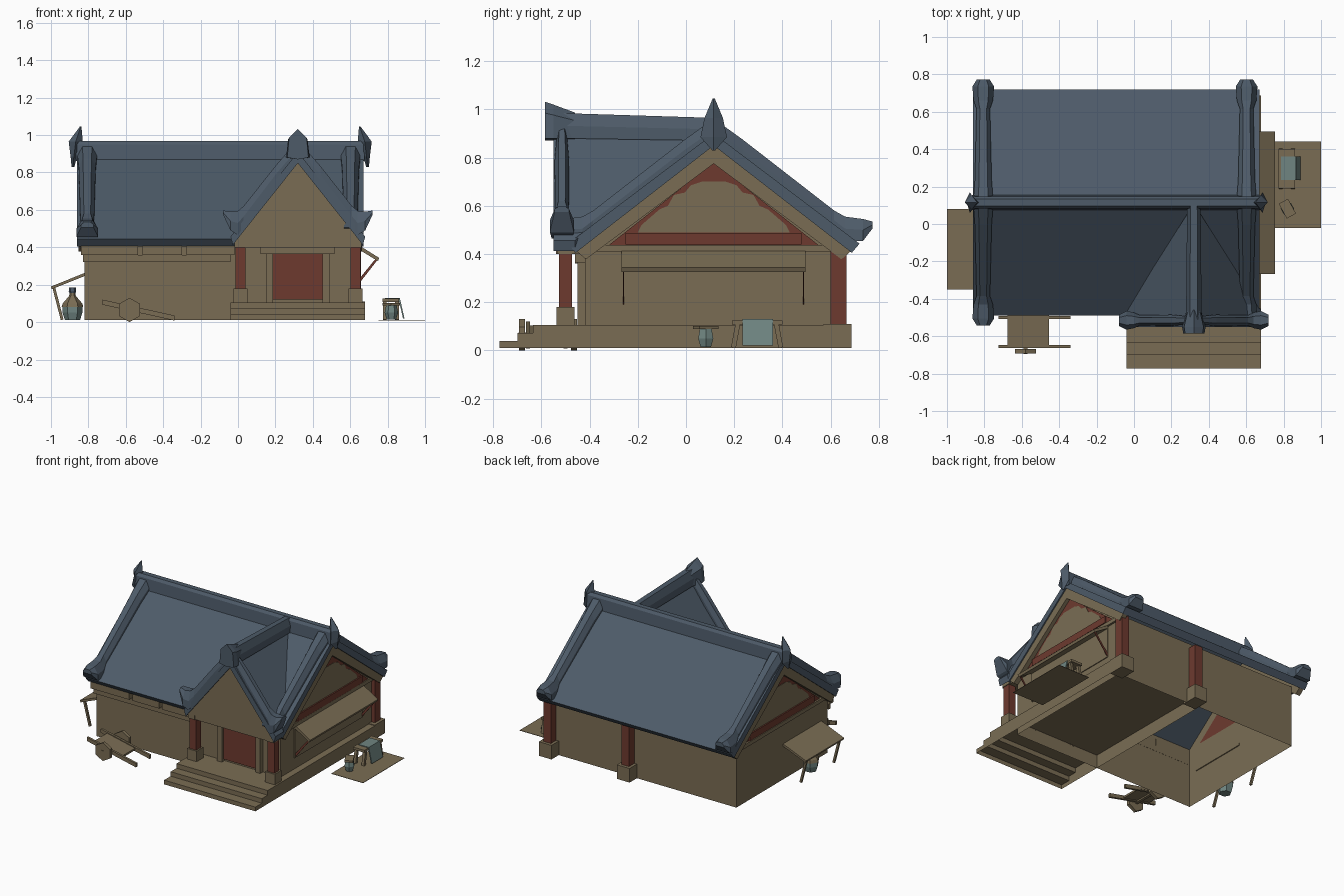
import bpy, bmesh, math
from mathutils import Vector


def material(name, rgb):
    m = bpy.data.materials.new(name)
    m.diffuse_color = (*rgb, 1)
    return m


WOOD = material("tan_wood", (0.195, 0.152, 0.088))
TILE = material("blue_tile", (0.075, 0.104, 0.14))
RED = material("red_lacquer", (0.155, 0.042, 0.028))
TEAL = material("teal_cloth", (0.16, 0.235, 0.22))


def loft(name, rings, mat, drop=None):
    """Skin equal-length rings of points, with end caps."""
    bm = bmesh.new()
    vs = [[bm.verts.new(p) for p in r] for r in rings]
    n = len(vs[0])
    for a, b in zip(vs, vs[1:]):
        for i in range(n):
            bm.faces.new((a[i], a[(i + 1) % n], b[(i + 1) % n], b[i]))
    bm.faces.new(vs[0])
    bm.faces.new(vs[-1])
    bmesh.ops.recalc_face_normals(bm, faces=bm.faces)
    if drop:
        bmesh.ops.delete(bm, geom=[f for f in bm.faces if drop(f.normal)], context='FACES')
    me = bpy.data.meshes.new(name)
    bm.to_mesh(me)
    bm.free()
    me.materials.append(mat)
    ob = bpy.data.objects.new(name, me)
    bpy.context.collection.objects.link(ob)
    return ob


def prism(name, pts, axis, a, b, mat, drop=None):
    """Extrude a 2D outline along an axis from a to b."""
    place = {'x': lambda p, t: (t, p[0], p[1]), 'y': lambda p, t: (p[0], t, p[1]),
             'z': lambda p, t: (p[0], p[1], t)}[axis]
    return loft(name, [[place(p, t) for p in pts] for t in (a, b)], mat, drop)


def box(name, x0, x1, y0, y1, z0, z1, mat):
    return prism(name, [(x0, y0), (x1, y0), (x1, y1), (x0, y1)], 'z', z0, z1, mat)


def bar(name, p, q, w, mat):
    p, q = Vector(p), Vector(q)
    d = (q - p).normalized()
    s = d.cross(Vector((0, 1, 0))).normalized() * w / 2
    t = d.cross(s).normalized() * w / 2
    return loft(name, [[c + s + t, c + s - t, c - s - t, c - s + t] for c in (p, q)], mat)


def ngon(cx, cy, r, n=6, turn=0.0):
    return [(cx + r * math.cos(turn + i * math.tau / n), cy + r * math.sin(turn + i * math.tau / n)) for i in range(n)]


def lathe(name, cx, cy, profile, mat, n=6):
    return loft(name, [[(x, y, z) for x, y in ngon(cx, cy, r, n)] for r, z in profile], mat)


YR = 0.115   # main ridge line
XR = 0.32    # porch ridge line

# house walls, open underneath and under the roof
prism("house_walls", [(-0.42, 0.01), (0.605, 0.01), (0.605, 0.45), (YR, 0.84), (-0.42, 0.45)], 'x',
      -0.82, 0.63, WOOD, lambda n: abs(n.z) > 0.3)

# platform with steps, a shell open underneath
prism("platform_steps", [(-0.773, 0.01), (-0.773, 0.04), (-0.70, 0.04), (-0.70, 0.072), (-0.635, 0.072),
                         (-0.635, 0.105), (0.60, 0.105), (0.60, 0.01)], 'x', -0.04, 0.678, WOOD,
      lambda n: n.z < -0.9)

# columns with pedestals
for x in (0.013, 0.628):
    box("front_column", x - 0.027, x + 0.027, -0.527, -0.473, 0.18, 0.41, RED)
    box("front_pedestal", x - 0.038, x + 0.038, -0.538, -0.462, 0.10, 0.18, WOOD)
    box("back_column", x - 0.03, x + 0.03, 0.60, 0.665, 0.11, 0.42, RED)
    box("back_pedestal", x - 0.05, x + 0.05, 0.57, 0.687, 0.01, 0.11, WOOD)

# wall beams
box("front_beam", -0.83, -0.04, -0.44, -0.419, 0.32, 0.36, WOOD)
for a, b in ((-0.84, -0.535), (-0.51, -0.30), (-0.275, -0.02)):
    box("front_beam_block", a, b, -0.46, -0.419, 0.36, 0.41, WOOD)
for x0, x1 in ((-0.84, -0.821), (0.631, 0.645)):
    box("side_beam", x0, x1, -0.44, 0.605, 0.41, 0.437, WOOD)

# door with frame
box("door", 0.185, 0.455, -0.432, -0.419, 0.12, 0.37, RED)
box("door_post", 0.15, 0.188, -0.45, -0.419, 0.10, 0.37, WOOD)
box("door_post", 0.452, 0.49, -0.45, -0.419, 0.10, 0.37, WOOD)
box("door_lintel", 0.12, 0.515, -0.46, -0.419, 0.365, 0.40, WOOD)

# main roof with undercut eaves
prism("main_roof", [(YR, 0.90), (0.72, 0.443), (0.688, 0.405), (YR, 0.85), (-0.458, 0.405), (-0.49, 0.443)],
      'x', -0.86, 0.672, TILE)
prism("main_ridge", [(YR - 0.04, 0.86), (YR - 0.032, 0.95), (YR - 0.018, 0.968), (YR + 0.018, 0.968),
                     (YR + 0.032, 0.95), (YR + 0.04, 0.86)], 'x', -0.865, 0.675, TILE)

# gable ends: bargeboards, red frame, cloud-edged panel
cloud = [(0.315, 0.49), (0.30, 0.52), (0.225, 0.585), (0.19, 0.60), (0.165, 0.645),
         (0.12, 0.655), (0.095, 0.685), (0.05, 0.70)]
cloud = [(YR - d, z) for d, z in cloud] + [(YR + d, z) for d, z in reversed(cloud)]
for wall, s in ((0.63, 1), (-0.82, -1)):
    for k in (-1, 1):
        prism("bargeboard", [(YR, 0.852), (YR + k * 0.585, 0.425), (YR + k * 0.53, 0.378), (YR, 0.775)],
              'x', wall, wall + s * 0.034, WOOD)
    prism("gable_frame", [(YR - 0.435, 0.437), (YR + 0.435, 0.437), (YR, 0.78)], 'x', wall, wall + s * 0.008, RED)
    prism("gable_panel", cloud, 'x', wall + s * 0.004, wall + s * 0.011, WOOD)
    box("gable_tie_beam", *sorted((wall, wall + s * 0.018)), -0.25, 0.48, 0.44, 0.488, RED)


def rib(name, stations, place):
    """Tile rib: stations are (distance, base z, height, half width)."""
    sec = ((-1, 0), (-1, 0.5), (-0.5, 1), (0.5, 1), (1, 0.5), (1, 0))
    return loft(name, [[place(d, u * w, z + v * h) for u, v in sec] for d, z, h, w in stations], TILE)


main_st = [(0.03, 0.85, 0.09, 0.052), (0.12, 0.79, 0.085, 0.045), (0.50, 0.50, 0.08, 0.036),
           (0.545, 0.455, 0.10, 0.052), (0.62, 0.455, 0.09, 0.058), (0.658, 0.505, 0.03, 0.034)]
porch_st = [(0.02, 0.86, 0.09, 0.02), (0.12, 0.74, 0.095, 0.03), (0.29, 0.51, 0.11, 0.028),
            (0.32, 0.465, 0.13, 0.042), (0.36, 0.49, 0.10, 0.05), (0.40, 0.575, 0.022, 0.03)]
for k in (-1, 1):
    for x in (-0.806, 0.602):
        rib("main_roof_rib", main_st, lambda d, o, z: (x + o, YR + k * d, z))
    rib("porch_roof_rib", porch_st, lambda d, o, z: (XR + k * d, -0.515 + o, z))
    # porch roof slopes meeting the main roof in a valley
    slope = [(XR, -0.55, 0.91), (XR, 0.11, 0.91), (XR + k * 0.36, -0.46, 0.457), (XR + k * 0.36, -0.55, 0.457)]
    loft("porch_roof", [slope, [(x - k * 0.012, y, z - 0.045) for x, y, z in slope]], TILE)

# porch gable, beams, ridge and end tile
prism("porch_gable", [(XR - 0.34, 0.43), (XR + 0.34, 0.43), (XR, 0.862)], 'y', -0.54, -0.45, WOOD)
box("porch_beam", -0.02, 0.66, -0.535, -0.46, 0.40, 0.435, WOOD)
for k in (-1, 1):
    box("porch_side_beam", XR + k * 0.308 - 0.025, XR + k * 0.308 + 0.025, -0.54, -0.42, 0.40, 0.45, WOOD)
rib("porch_ridge", [(-0.53, 0.88, 0.105, 0.042), (0.11, 0.87, 0.095, 0.036)], lambda d, o, z: (XR + o, d, z))
tile = [(-0.063, 0.88), (-0.052, 0.985), (0, 1.032), (0.052, 0.985), (0.063, 0.88), (0, 0.87)]
loft("porch_ridge_end", [[(XR + x * f, y, 0.88 + (z - 0.88) * g) for x, z in tile]
                         for y, f, g in ((-0.585, 0.9, 1), (-0.55, 1, 0.92), (-0.46, 0.6, 0.7))], TILE)

# spiked finials at the main ridge ends
for s in (-1, 1):
    rings = []
    for a, b, w, z in ((0.78, 0.795, 0.006, 0.83), (0.765, 0.80, 0.055, 0.885),
                       (0.735, 0.81, 0.038, 0.965), (0.742, 0.75, 0.004, 1.046)):
        m = (a + b) / 2
        rings.append([(-0.095 + s * p, YR + q, z) for p, q in ((a, 0), (m, w), (b, 0), (m, -w))])
    loft("ridge_finial", rings, TILE)

# right window and propped shutter
box("right_window", 0.62, 0.636, -0.27, 0.49, 0.185, 0.415, WOOD)
prism("right_shutter", [(0.635, 0.418), (0.755, 0.343), (0.748, 0.326), (0.635, 0.395)], 'y', -0.268, 0.495, WOOD)
for y in (-0.262, 0.485):
    prism("shutter_prop", [(0.748, 0.335), (0.735, 0.338), (0.635, 0.215), (0.635, 0.19)], 'y', y, y + 0.005, RED)

# left awning on posts
prism("left_awning", [(-0.815, 0.265), (-1.0, 0.19), (-0.995, 0.176), (-0.815, 0.248)], 'y', -0.35, 0.08, WOOD)
for y in (-0.32, 0.05):
    bar("awning_post", (-0.985, y, 0.185), (-0.94, y, 0.012), 0.015, WOOD)

# pot under the left awning
lathe("pot_body", -0.885, -0.14, [(0.04, 0.01), (0.053, 0.05), (0.053, 0.085)], TEAL)
lathe("pot_shoulder", -0.885, -0.14, [(0.058, 0.08), (0.052, 0.10), (0.018, 0.14), (0.014, 0.16)], WOOD)
lathe("pot_cap", -0.885, -0.14, [(0.016, 0.155), (0.02, 0.165), (0.018, 0.185)], TILE)


# hand cart: tilted bed, handles, six-sided wheels
def cart_plank(name, x0, x1, y0, y1, lift, thick):
    z0, z1 = (0.072 - 0.22 * (x + 0.575) + lift for x in (x0, x1))
    prism(name, [(x0, z0), (x1, z1), (x1, z1 + thick), (x0, z0 + thick)], 'y', y0, y1, WOOD)


cart_plank("cart_bed", -0.675, -0.455, -0.65, -0.49, -0.005, 0.014)
for y in (-0.655, -0.50):
    cart_plank("cart_handle", -0.725, -0.34, y - 0.008, y + 0.008, -0.012, 0.027)
for y in (-0.68, -0.465):
    prism("cart_wheel", ngon(-0.58, 0.065, 0.065, 6, math.pi / 6), 'y', y - 0.012, y + 0.012, WOOD)
box("cart_axle", -0.59, -0.57, -0.695, -0.455, 0.055, 0.075, WOOD)

# ground mat, cloth-covered table and stool on the right
box("ground_mat", 0.75, 1.0, -0.022, 0.442, 0.009, 0.012, WOOD)
box("table_top", 0.772, 0.862, 0.19, 0.40, 0.108, 0.125, WOOD)
for y, k in ((0.205, -1), (0.385, 1)):
    for x in (0.785, 0.85):
        bar("table_leg", (x, y - k * 0.01, 0.11), (x, y + k * 0.008, 0.012), 0.02, WOOD)
prism("table_cloth", [(0.785, 0.13), (0.865, 0.13), (0.89, 0.02), (0.882, 0.02), (0.86, 0.118), (0.785, 0.12)],
      'y', 0.235, 0.36, TEAL)
lathe("stool_body", 0.82, 0.082, [(0.025, 0.014), (0.036, 0.05), (0.028, 0.09)], TEAL)
seat = [(-0.028, -0.045), (0.028, -0.045), (0.028, 0.045), (-0.028, 0.045)]
c, s = math.cos(0.5), math.sin(0.5)
prism("stool_seat", [(0.82 + x * c - y * s, 0.082 + x * s + y * c) for x, y in seat], 'z', 0.088, 0.102, WOOD)
